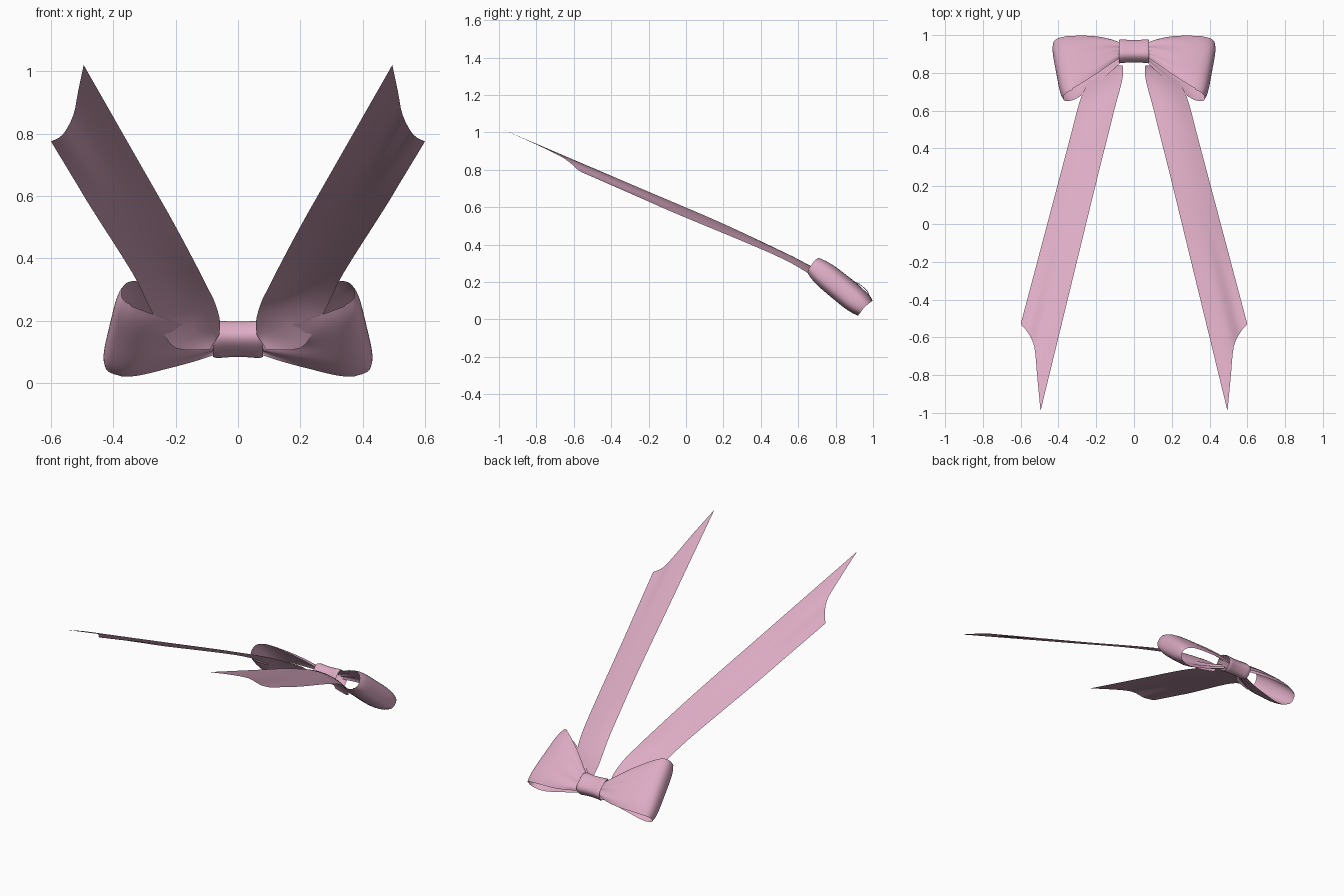
import bpy, math
from mathutils import Vector

if "Cube" in bpy.data.objects:
    bpy.data.objects.remove(bpy.data.objects["Cube"])

pink = bpy.data.materials.new("ribbon_pink")
pink.diffuse_color = (0.72, 0.41, 0.55, 1)
pink.use_nodes = True
pink.node_tree.nodes["Principled BSDF"].inputs["Base Color"].default_value = pink.diffuse_color

# Tilted frame of the bow: x across, V along the ribbon width, N out of its face
C = Vector((0, 0.915, 0.14))
V = Vector((0, -0.77, 0.64))
N = Vector((0, 0.64, 0.77))


def smooth_path(pts, steps, closed=False):
    """Catmull-Rom samples through tuples of any length."""
    pts = [Vector(p) for p in pts]
    n, out = len(pts), []
    get = (lambda i: pts[i % n]) if closed else (lambda i: pts[max(0, min(n - 1, i))])
    for i in range(n if closed else n - 1):
        a, b, c, d = (get(i + k) for k in (-1, 0, 1, 2))
        for j in range(steps):
            t = j / steps
            out.append(0.5 * (2 * b + (c - a) * t + (2 * a - 5 * b + 4 * c - d) * t * t
                              + (3 * b - a - 3 * c + d) * t ** 3))
    if not closed:
        out.append(pts[-1])
    return out


def sheet(name, rows, mirror=True, wrap=False, flip=False):
    """Quad grid through rows of points."""
    w = len(rows[0])
    faces = []
    for r in range(len(rows) - (0 if wrap else 1)):
        q = (r + 1) % len(rows)
        for c in range(w - 1):
            f = (r * w + c, r * w + c + 1, q * w + c + 1, q * w + c)
            faces.append(f[::-1] if flip else f)
    me = bpy.data.meshes.new(name)
    me.from_pydata([p for row in rows for p in row], [], faces)
    me.materials.append(pink)
    ob = bpy.data.objects.new(name, me)
    bpy.context.collection.objects.link(ob)
    if mirror:
        ob.modifiers.new("mirror", 'MIRROR').use_mirror_merge = False
    bpy.ops.object.select_all(action='DESELECT')
    ob.select_set(True)
    bpy.context.view_layer.objects.active = ob
    bpy.ops.object.shade_smooth_by_angle(angle=math.radians(50))
    return ob


# Bow loops: (x at low edge, x at high edge, n, v low, v high) along the folded ribbon
loop_path = smooth_path([
    (0.06, 0.06, 0.018, -0.045, 0.045),
    (0.12, 0.11, 0.030, -0.068, 0.090),
    (0.22, 0.20, 0.038, -0.086, 0.175),
    (0.35, 0.31, 0.034, -0.088, 0.262),
    (0.42, 0.365, 0.012, -0.084, 0.284),
    (0.44, 0.385, -0.035, -0.078, 0.285),
    (0.42, 0.375, -0.085, -0.080, 0.280),
    (0.34, 0.31, -0.105, -0.078, 0.255),
    (0.22, 0.20, -0.078, -0.062, 0.170),
    (0.12, 0.11, -0.045, -0.050, 0.090),
    (0.06, 0.06, -0.020, -0.040, 0.045)], 5)
rows = []
for x0, x1, n, lo, hi in loop_path:
    row = []
    for k in range(17):
        s = k / 16
        gather = max(0, 1 - x0 / 0.3) * 0.007 * math.sin(s * 5 * math.pi)
        edge = 1 - 0.22 * abs(2 * s - 1) ** 4          # loop thins towards its open sides
        x = x0 + (x1 - x0) * s - 0.012 * abs(2 * s - 1) ** 6 * (x0 > 0.38)
        row.append(C + Vector((x, 0, 0)) + V * (lo + (hi - lo) * s)
                   + N * ((n + 0.035) * edge - 0.035 + gather))
    rows.append(row)
sheet("bow_loops", rows, flip=True)

# Centre knot: rounded band with slightly flared ends
rows = []
for i in range(32):
    a = 2 * math.pi * i / 32
    cv = math.copysign(abs(math.cos(a)) ** 0.7, math.cos(a))
    cn = math.copysign(abs(math.sin(a)) ** 0.7, math.sin(a))
    row = []
    for k in range(-6, 7):
        u = k / 6
        sc = 0.96 + 0.10 * u * u - (0.10 if abs(k) == 6 else 0)
        row.append(C + Vector((0.08 * u, 0, 0)) + V * (0.062 * sc * cv) + N * (0.046 * sc * cn))
    rows.append(row)
sheet("knot", rows, mirror=False, wrap=True)

# Tails: inner and outer edges from the knot, ending in a swallow cut
inner = [(0.06, 0.84, 0.155), (0.058, 0.79, 0.20), (0.075, 0.71, 0.26),
         (0.10, 0.62, 0.31), (0.13, 0.50, 0.37), (0.21, 0.18, 0.52)]
outer = [(0.09, 0.84, 0.108), (0.20, 0.80, 0.112), (0.25, 0.735, 0.18),
         (0.29, 0.64, 0.255), (0.34, 0.45, 0.355), (0.47, -0.04, 0.56)]
cut = smooth_path([(0.495, -0.99, 1.02), (0.513, -0.80, 0.935), (0.528, -0.65, 0.86),
                   (0.562, -0.575, 0.797), (0.60, -0.53, 0.775)], 3)
W = len(cut)
columns = []
for k in range(W):
    s = k / (W - 1)
    ctrl = []
    for i, (a, b) in enumerate(zip(inner, outer)):
        p = Vector(a).lerp(Vector(b), s)
        bulge = (0.0, 0.006, 0.012, 0.014, 0.012, 0.008)[i]
        ctrl.append(p + Vector((0, 0.4, 0.9)) * bulge * math.sin(math.pi * s))
    last, end = ctrl[-1], cut[k]
    ctrl += [last.lerp(end, 0.35), last.lerp(end, 0.7), end]
    columns.append(smooth_path(ctrl, 4))
sheet("ribbon_tails", [list(r) for r in zip(*columns)], flip=True)
